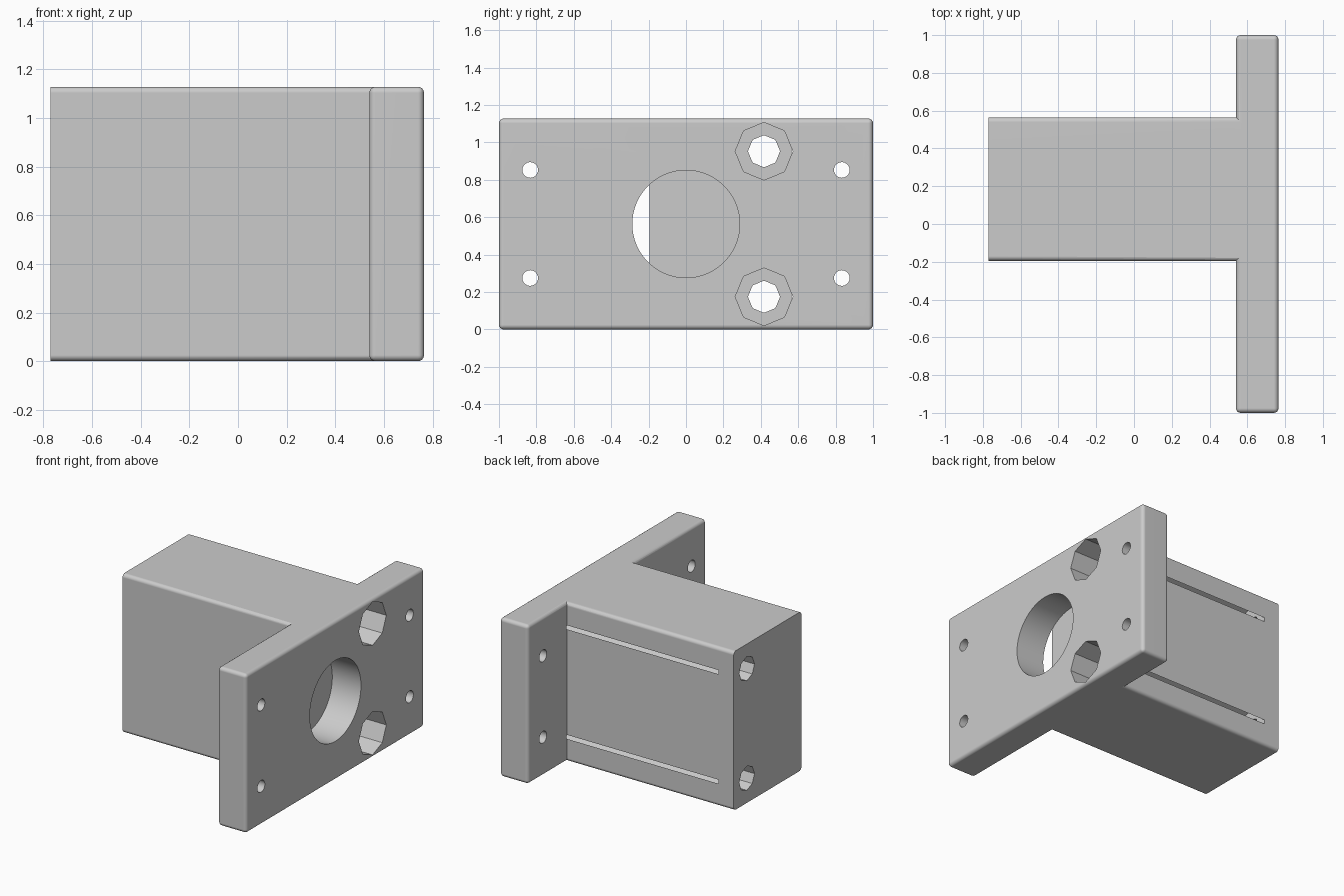
import bpy
import bmesh
from math import radians
from mathutils import Matrix, Vector

cube = bpy.data.objects.get("Cube")
if cube:
    bpy.data.objects.remove(cube, do_unlink=True)

grey = bpy.data.materials.new("mid grey")
grey.use_nodes = True
colour = (0.6, 0.6, 0.6, 1)
grey.diffuse_color = colour
grey.node_tree.nodes["Principled BSDF"].inputs["Base Color"].default_value = colour

HEIGHT = 1.128
MID = HEIGHT / 2
LEFT_END, STEP, FACE = -0.77, 0.54, 0.765   # block end, plate back, plate face
ROUND = 0.025


def make_object(name, bm):
    mesh = bpy.data.meshes.new(name)
    bm.to_mesh(mesh)
    bm.free()
    mesh.materials.append(grey)
    obj = bpy.data.objects.new(name, mesh)
    bpy.context.collection.objects.link(obj)
    return obj


def rounded_box(name, low, high, along_x_only):
    """Box between two corners with rounded edges."""
    low, high = Vector(low), Vector(high)
    bm = bmesh.new()
    bmesh.ops.create_cube(bm, size=1, matrix=Matrix.Translation((low + high) / 2)
                          @ Matrix.Diagonal((*(high - low), 1)))
    edges = [e for e in bm.edges if not along_x_only
             or abs(e.verts[0].co.x - e.verts[1].co.x) > ROUND]
    bmesh.ops.bevel(bm, geom=edges, offset=ROUND, segments=4, profile=0.5,
                    affect='EDGES')
    return make_object(name, bm)


def bore(x0, x1, y, z, radius, sides):
    """Cutter prism running along x with corners on the axes."""
    bm = bmesh.new()
    bmesh.ops.create_cone(bm, cap_ends=True, segments=sides, radius1=radius,
                          radius2=radius, depth=x1 - x0,
                          matrix=Matrix.Translation(((x0 + x1) / 2, y, z))
                          @ Matrix.Rotation(radians(90), 4, 'Y'))
    cutter = make_object("bore_cutter", bm)
    cutter.hide_render = True
    return cutter


def combine(target, other, operation):
    mod = target.modifiers.new(operation.title(), 'BOOLEAN')
    mod.operation = operation
    mod.solver = 'EXACT'
    mod.object = other
    bpy.context.view_layer.objects.active = target
    bpy.ops.object.modifier_apply(modifier=mod.name)
    bpy.data.objects.remove(other, do_unlink=True)


# Flange plate joined to the solid block
bracket = rounded_box("mounting_bracket", (STEP, -1, 0), (FACE, 1, HEIGHT), False)
block = rounded_box("block", (LEFT_END, -0.195, 0), (STEP + ROUND, 0.565, HEIGHT), True)
combine(bracket, block, 'UNION')

# Round recess through the plate, stopping at the block
combine(bracket, bore(STEP, 1, 0, MID, 0.287, 64), 'DIFFERENCE')

for side in (-1, 1):
    # Screw holes near the plate ends
    for y in (-0.833, 0.833):
        combine(bracket, bore(0.4, 1, y, MID + side * 0.289, 0.042, 20), 'DIFFERENCE')
    # Octagonal rod channels, wide bore then narrow exit; the wide one slits the side
    z = MID + side * 0.389
    combine(bracket, bore(-0.65, 1, 0.417, z, 0.154, 8), 'DIFFERENCE')
    combine(bracket, bore(-1, 0, 0.417, z, 0.086, 8), 'DIFFERENCE')

# Smooth the rounded edges, keep the rest crisp
bpy.ops.object.select_all(action='DESELECT')
bracket.select_set(True)
bpy.context.view_layer.objects.active = bracket
bpy.ops.object.shade_smooth_by_angle(angle=radians(30))
weighted = bracket.modifiers.new("Weighted Normal", 'WEIGHTED_NORMAL')
weighted.keep_sharp = True
